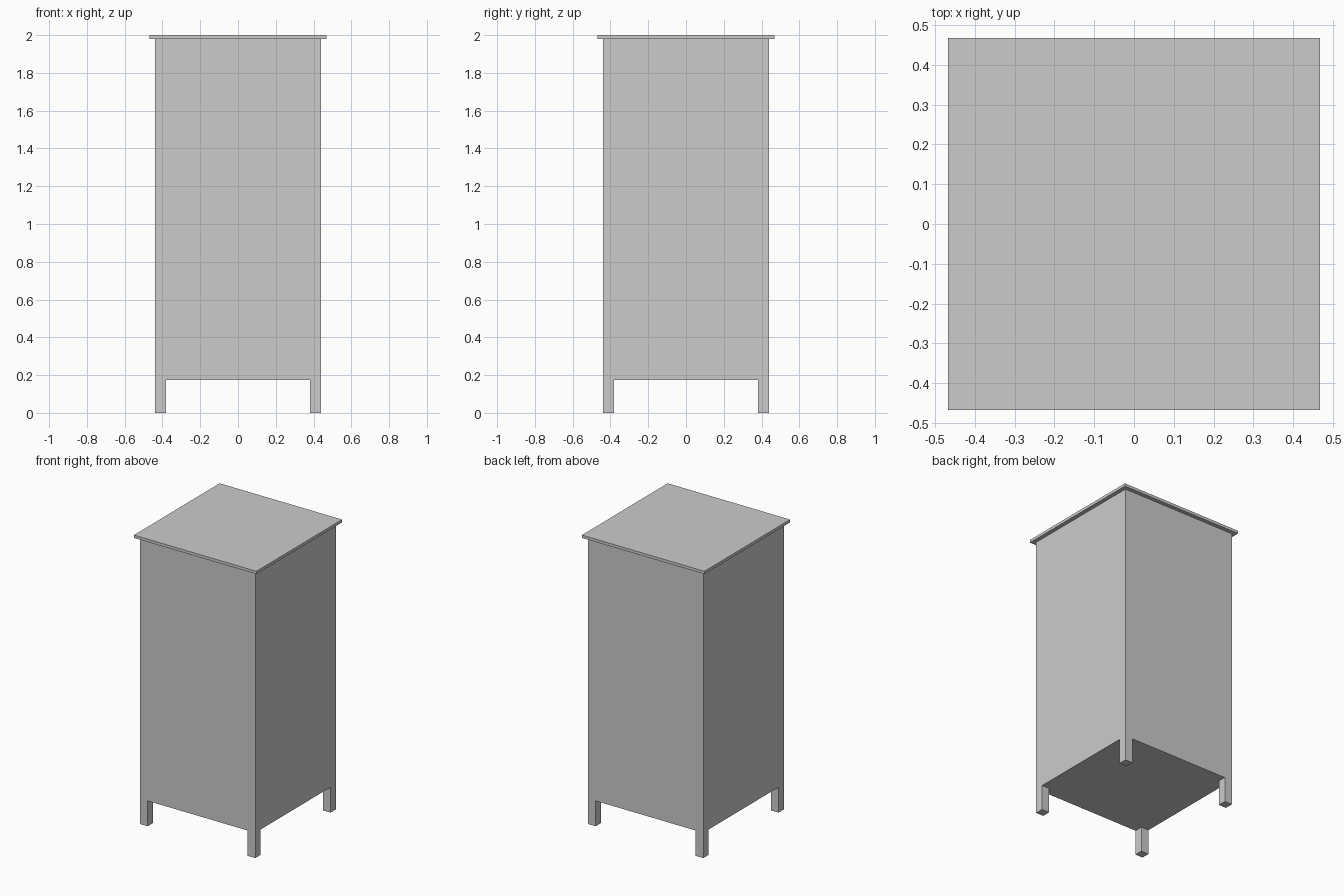
import bpy

if "Cube" in bpy.data.objects:
    bpy.data.objects.remove(bpy.data.objects["Cube"])

HALF = 0.44      # half width of the cabinet body
LEG = 0.058      # leg thickness
BASE = 0.175     # underside of the body
SLAB = 1.98      # underside of the top


def box(name, x0, x1, y0, y1, z0, z1):
    bpy.ops.mesh.primitive_cube_add(
        size=1, location=((x0 + x1) / 2, (y0 + y1) / 2, (z0 + z1) / 2))
    ob = bpy.context.object
    ob.name = name
    ob.scale = (x1 - x0, y1 - y0, z1 - z0)
    bpy.ops.object.transform_apply(location=False, rotation=False, scale=True)
    return ob


# Cabinet body
box("cabinet_body", -HALF, HALF, -HALF, HALF, BASE, SLAB)

# Overhanging top
box("cabinet_top", -0.468, 0.468, -0.468, 0.468, SLAB, 2.0)

# Four square legs, flush with the body corners
inner = HALF - LEG
for side, sx in (("left", -1), ("right", 1)):
    for end, sy in (("front", -1), ("back", 1)):
        xs = sorted((sx * inner, sx * HALF))
        ys = sorted((sy * inner, sy * HALF))
        box(f"{end}_{side}_leg", *xs, *ys, 0, BASE)
